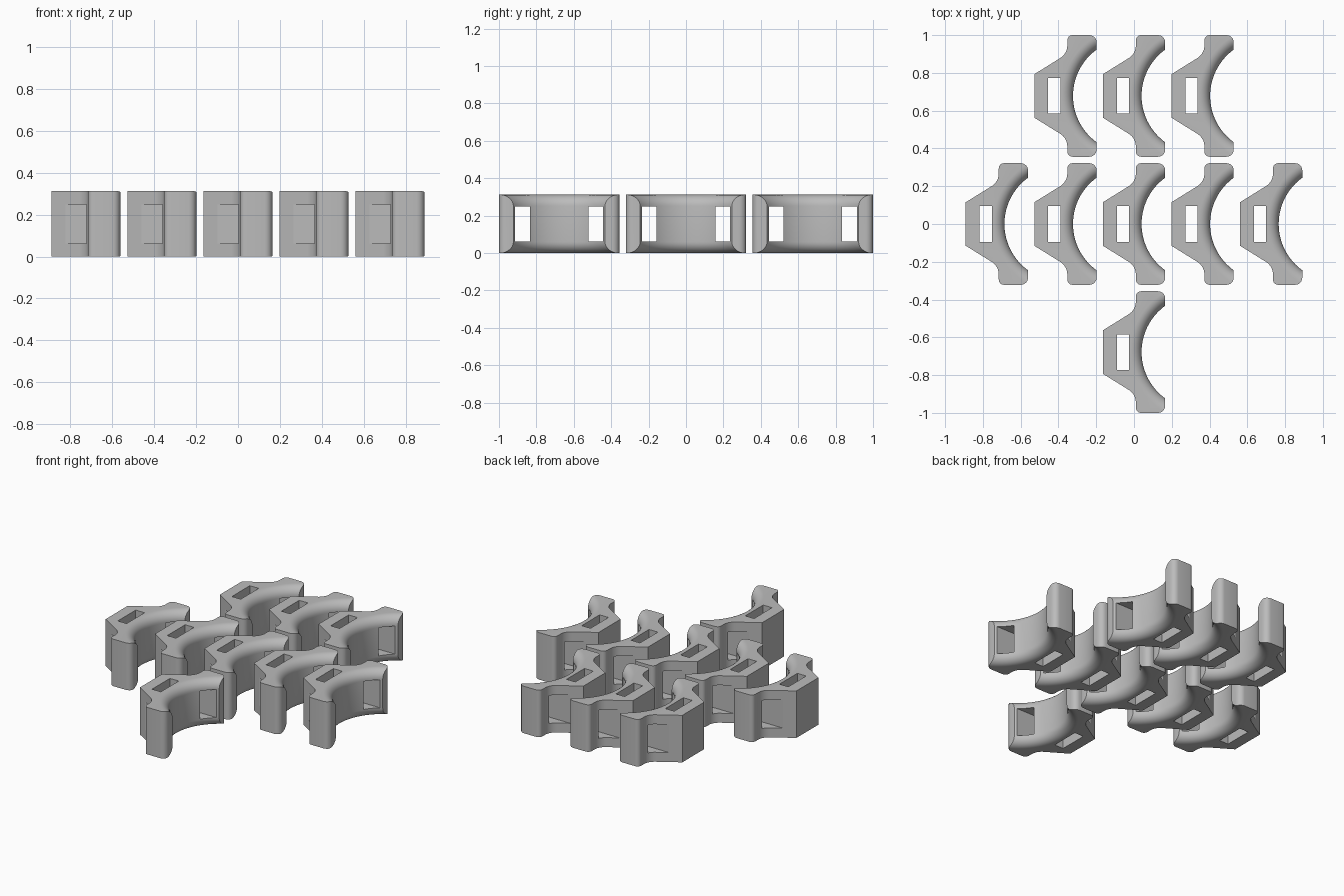
import bpy, bmesh, math

if "Cube" in bpy.data.objects:
    bpy.data.objects.remove(bpy.data.objects["Cube"])

HEIGHT, WIDTH, MID = 0.312, 0.33, 0.156
CX, R, FILLET = 0.508, 0.303, 0.06      # saddle axis, radius and edge rounding

grey = bpy.data.materials.new("grey plastic")
grey.diffuse_color = (0.5, 0.5, 0.5, 1)
grey.use_nodes = True
grey.node_tree.nodes["Principled BSDF"].inputs["Base Color"].default_value = grey.diffuse_color


def make_object(name, bm):
    bmesh.ops.recalc_face_normals(bm, faces=bm.faces[:])
    mesh = bpy.data.meshes.new(name)
    bm.to_mesh(mesh)
    bm.free()
    mesh.materials.append(grey)
    ob = bpy.data.objects.new(name, mesh)
    bpy.context.collection.objects.link(ob)
    return ob


def box(name, x0, x1, y0, y1, z0, z1):
    bm = bmesh.new()
    bmesh.ops.create_cube(bm, size=1)
    for v in bm.verts:
        v.co = ((x0 + x1) / 2 + v.co.x * (x1 - x0),
                (y0 + y1) / 2 + v.co.y * (y1 - y0),
                (z0 + z1) / 2 + v.co.z * (z1 - z0))
    return make_object(name, bm)


def arc(cx, cy, r, a0, a1, n):
    return [(cx + r * math.cos(math.radians(a0 + (a1 - a0) * i / n)),
             cy + r * math.sin(math.radians(a0 + (a1 - a0) * i / n)))
            for i in range(n + 1)]


# Body outline: flat back, sloped shoulders, concave neck, rounded arm tips
half = [(0, 0.115)]
half += arc(0.095, 0.268, 0.08, -62, 5, 8)
half += [(0.175, 0.295)]
half += arc(0.202, 0.295, 0.027, 165, 90, 5)
half += arc(0.292, 0.284, 0.038, 90, 0, 6)
outline = half + [(x, -y) for x, y in reversed(half)]
bm = bmesh.new()
face = bm.faces.new([bm.verts.new((x, y, 0)) for x, y in outline])
ext = bmesh.ops.extrude_face_region(bm, geom=[face])
for v in ext["geom"]:
    if isinstance(v, bmesh.types.BMVert):
        v.co.z = HEIGHT
clip = make_object("clip_body", bm)

# Saddle cutter: a drum that flares at both ends
prof = [(R + FILLET, -0.05)]
for i in range(9):
    a = math.radians(90 * i / 8)
    prof.append((R + FILLET - FILLET * math.sin(a), FILLET - FILLET * math.cos(a)))
prof += [(r, HEIGHT - z) for r, z in reversed(prof)]
SEG = 96
bm = bmesh.new()
rings = [[bm.verts.new((CX + r * math.cos(2 * math.pi * k / SEG),
                        r * math.sin(2 * math.pi * k / SEG), z))
          for k in range(SEG)] for r, z in prof]
for a, b in zip(rings, rings[1:]):
    for k in range(SEG):
        j = (k + 1) % SEG
        bm.faces.new((a[k], a[j], b[j], b[k]))
bm.faces.new(rings[0])
bm.faces.new(rings[-1])
cutters = [make_object("saddle_cutter", bm)]

# Vertical slot and the two side windows
cutters.append(box("slot_cutter", 0.074, 0.139, -0.094, 0.094, -0.1, HEIGHT + 0.1))
for s in (-1, 1):
    y0, y1 = sorted((s * 0.157, s * 0.235))
    cutters.append(box("window_cutter", -0.1, 0.5, y0, y1, 0.063, 0.249))

# Round hole from the back face into the slot
bm = bmesh.new()
bmesh.ops.create_cone(bm, cap_ends=True, segments=32, radius1=0.045, radius2=0.045, depth=0.2)
for v in bm.verts:
    v.co = (v.co.z, v.co.y, MID + v.co.x)
cutters.append(make_object("hole_cutter", bm))

bpy.context.view_layer.objects.active = clip
clip.select_set(True)
for c in cutters:
    mod = clip.modifiers.new("cut", 'BOOLEAN')
    mod.operation = 'DIFFERENCE'
    mod.solver = 'EXACT'
    mod.object = c
    bpy.ops.object.modifier_apply(modifier=mod.name)
for c in cutters:
    bpy.data.objects.remove(c)
bpy.ops.object.select_all(action='DESELECT')
clip.select_set(True)
bpy.ops.object.shade_smooth_by_angle(angle=math.radians(30))

# Nine clips laid out in three rows
PITCH, ROW = 0.363, 0.678
spots = [(i, 0) for i in range(-2, 3)] + [(i, 1) for i in (-1, 0, 1)] + [(0, -1)]
for n, (i, j) in enumerate(spots):
    ob = clip if n == 0 else clip.copy()
    if n:
        bpy.context.collection.objects.link(ob)
    ob.name = f"clip_{n + 1}"
    ob.location = (i * PITCH - WIDTH / 2, j * ROW, 0)
